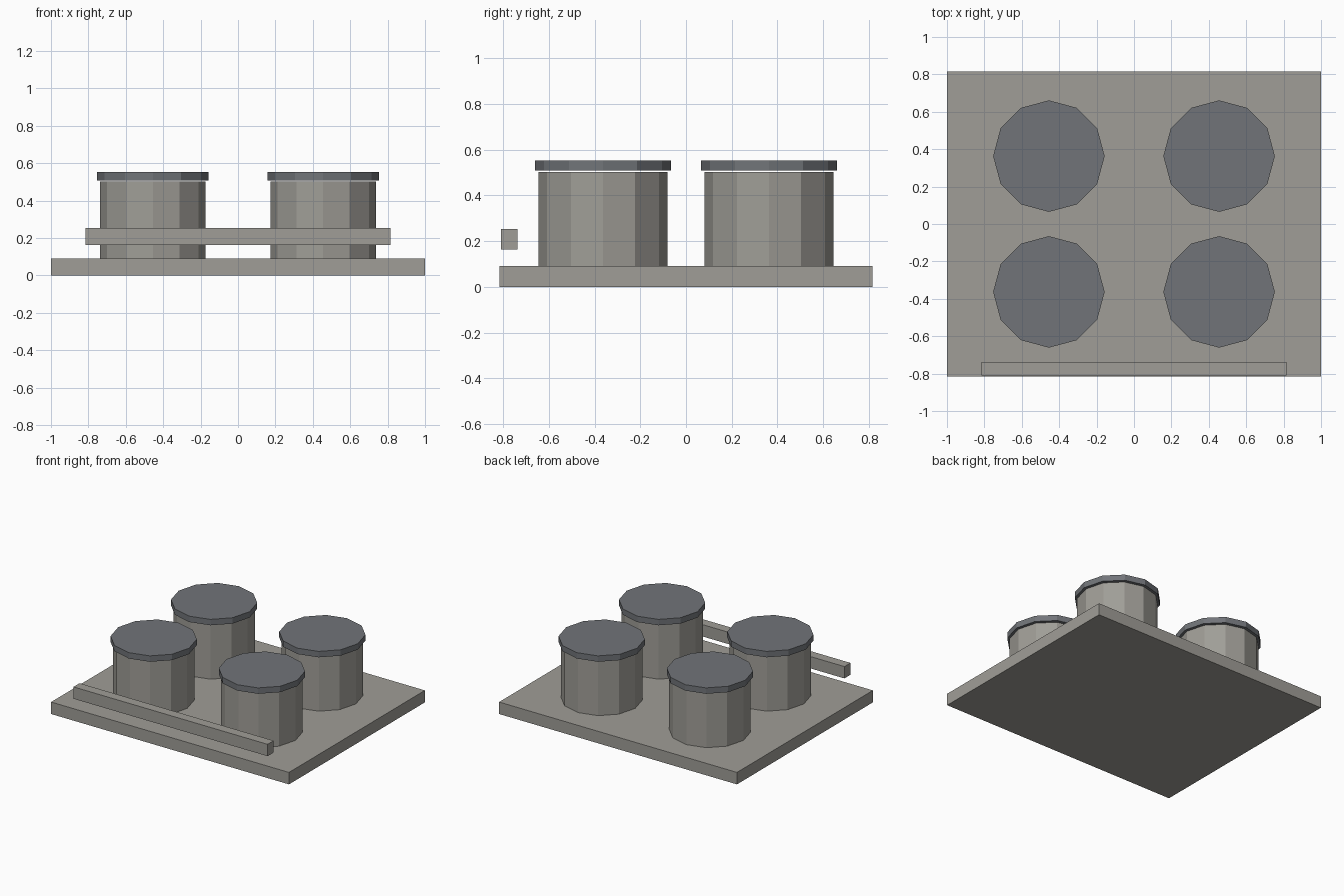
import bpy
import math

if "Cube" in bpy.data.objects:
    bpy.data.objects.remove(bpy.data.objects["Cube"])


def material(name, rgb):
    m = bpy.data.materials.new(name)
    m.diffuse_color = (*rgb, 1.0)
    m.use_nodes = True
    m.node_tree.nodes["Principled BSDF"].inputs["Base Color"].default_value = m.diffuse_color
    return m


stone = material("warm grey", (0.35, 0.34, 0.31))
steel = material("dark steel grey", (0.165, 0.175, 0.19))


def box(name, x, y, z, mat):
    """Box from (min, max) ranges on each axis."""
    bpy.ops.mesh.primitive_cube_add(size=1, location=[sum(r) / 2 for r in (x, y, z)])
    ob = bpy.context.object
    ob.name = name
    ob.scale = [r[1] - r[0] for r in (x, y, z)]
    bpy.ops.object.transform_apply(location=False, rotation=False, scale=True)
    ob.data.materials.append(mat)


def drum(name, x, y, radius, z0, z1, mat):
    """Upright twelve-sided cylinder."""
    bpy.ops.mesh.primitive_cylinder_add(vertices=12, radius=radius, depth=z1 - z0,
                                        location=(x, y, (z0 + z1) / 2))
    ob = bpy.context.object
    ob.name = name
    ob.data.materials.append(mat)


# Base slab
box("base_slab", (-1, 1), (-0.816, 0.816), (0, 0.091), stone)

# Front rail, floating above the front edge
box("front_rail", (-0.816, 0.816), (-0.81, -0.737), (0.163, 0.253), stone)

# Four tanks with overhanging lids
for side, x in (("left", -0.455), ("right", 0.455)):
    for end, y in (("front", -0.363), ("back", 0.363)):
        drum(f"tank_{end}_{side}", x, y, 0.282, 0.091, 0.503, stone)
        drum(f"lid_{end}_{side}", x, y, 0.298, 0.508, 0.553, steel)
